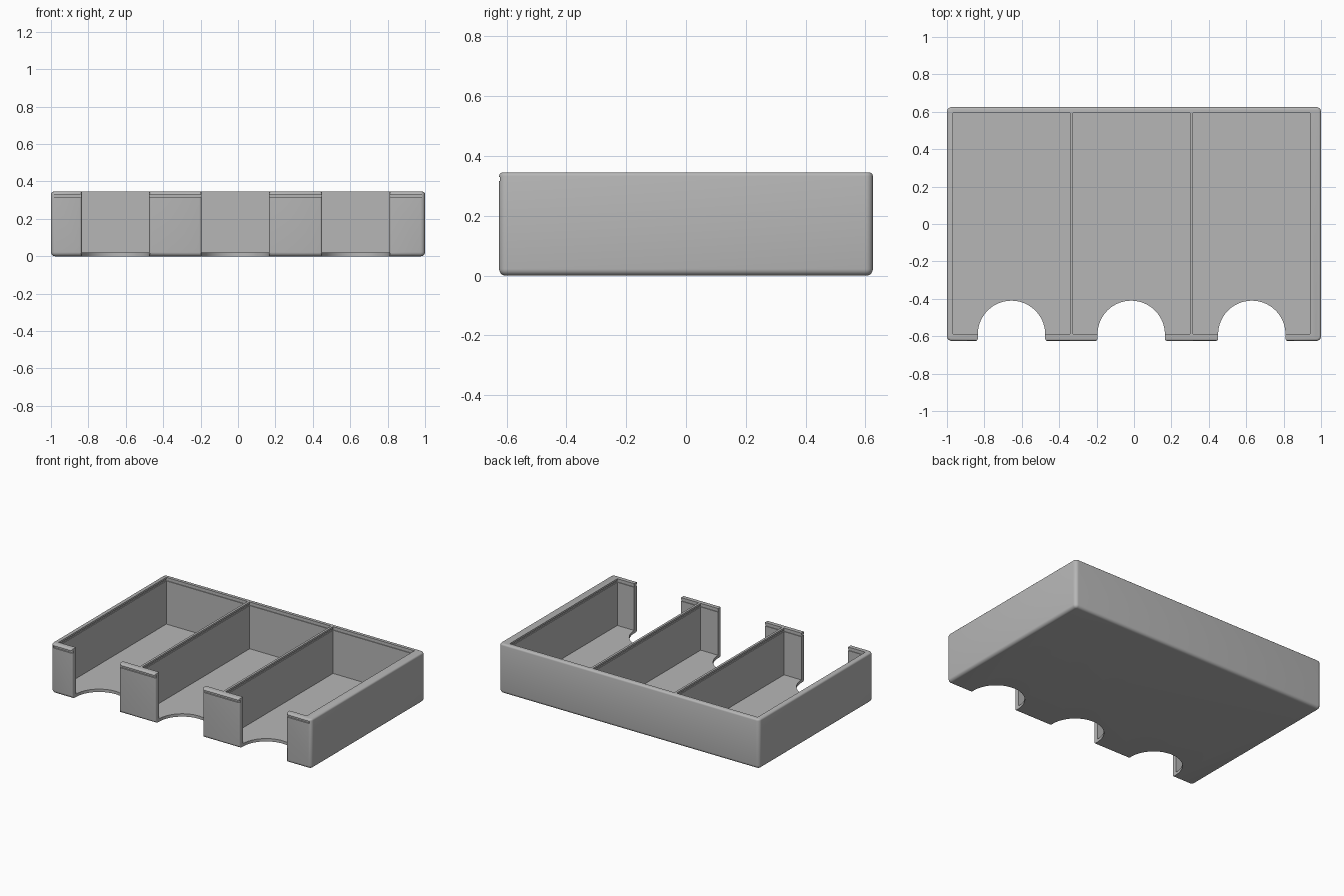
import bpy, bmesh, math
from mathutils import Vector

if "Cube" in bpy.data.objects:
    bpy.data.objects.remove(bpy.data.objects["Cube"])

grey = bpy.data.materials.new("light grey plastic")
grey.diffuse_color = (0.47, 0.47, 0.47, 1)
grey.use_nodes = True
grey.node_tree.nodes["Principled BSDF"].inputs["Base Color"].default_value = grey.diffuse_color

X, Y, H = 1.0, 0.625, 0.345


def finish(bm, name):
    bmesh.ops.recalc_face_normals(bm, faces=bm.faces)
    mesh = bpy.data.meshes.new(name)
    bm.to_mesh(mesh)
    bm.free()
    mesh.materials.append(grey)
    ob = bpy.data.objects.new(name, mesh)
    bpy.context.collection.objects.link(ob)
    return ob


def box_bm(x0, x1, y0, y1, z0, z1):
    bm = bmesh.new()
    bmesh.ops.create_cube(bm, size=1)
    for v in bm.verts:
        v.co = Vector(((x0 + x1) / 2 + v.co.x * (x1 - x0),
                       (y0 + y1) / 2 + v.co.y * (y1 - y0),
                       (z0 + z1) / 2 + v.co.z * (z1 - z0)))
    return bm


def prism(points, z0, z1, name):
    bm = bmesh.new()
    face = bm.faces.new([bm.verts.new((x, y, z0)) for x, y in points])
    ext = bmesh.ops.extrude_face_region(bm, geom=[face])
    for v in ext["geom"]:
        if isinstance(v, bmesh.types.BMVert):
            v.co.z = z1
    return finish(bm, name)


def round_edges(bm, test, radius, segments):
    edges = [e for e in bm.edges if test(*(v.co for v in e.verts))]
    bmesh.ops.bevel(bm, geom=edges, offset=radius, segments=segments,
                    profile=0.5, affect='EDGES')


# Tray body: rounded block
bm = box_bm(-X, X, -Y, Y, 0, H)
round_edges(bm, lambda a, b: abs(a.z - b.z) > 0.1, 0.025, 6)
round_edges(bm, lambda a, b: max(a.z, b.z) < 1e-4, 0.022, 5)
round_edges(bm, lambda a, b: min(a.z, b.z) > H - 1e-4, 0.012, 3)
tray = finish(bm, "card_tray")

cutters = []
R, CY, F = 0.18, -0.59, 0.012
for x0, x1, cx in ((-0.967, -0.342, -0.655), (-0.326, 0.299, -0.015),
                   (0.315, 0.94, 0.63)):
    # Compartment and the shallow lid slot under its rim
    cutters.append(finish(box_bm(x0, x1, -0.588, 0.594, 0.02, 0.5), "compartment_cutter"))
    cutters.append(finish(box_bm(x0 - 0.005, x1 + 0.005, -0.593, 0.599, 0.32, 0.332),
                          "slot_cutter"))
    # Finger notch: half circle with rounded flare at the front
    pts = [(cx + R * math.cos(a), CY + R * math.sin(a))
           for a in (math.pi * i / 40 for i in range(41))]
    flare = [(R + F - F * math.cos(a), -Y + F - F * math.sin(a))
             for a in (math.pi / 2 * i / 4 for i in range(5))]
    flare.append((R + F, -Y - 0.1))
    pts += [(cx - w, y) for w, y in flare]
    pts += [(cx + w, y) for w, y in reversed(flare)]
    cutters.append(prism(pts, -0.1, 0.5, "finger_notch_cutter"))

# Snap groove across the front posts
cutters.append(finish(box_bm(-0.985, 0.985, -0.7, -0.615, 0.316, 0.33), "front_groove_cutter"))

for c in cutters:
    m = tray.modifiers.new("cut", 'BOOLEAN')
    m.operation, m.solver, m.object = 'DIFFERENCE', 'EXACT', c

# Bake the cuts and drop the helpers
bpy.context.view_layer.update()
deps = bpy.context.evaluated_depsgraph_get()
mesh = bpy.data.meshes.new_from_object(tray.evaluated_get(deps))
tray.modifiers.clear()
tray.data = mesh
mesh.materials.clear()
mesh.materials.append(grey)
for p in mesh.polygons:
    p.material_index = 0
for c in cutters:
    bpy.data.objects.remove(c)

bpy.context.view_layer.objects.active = tray
tray.select_set(True)
bpy.ops.object.shade_smooth_by_angle(angle=math.radians(32))
